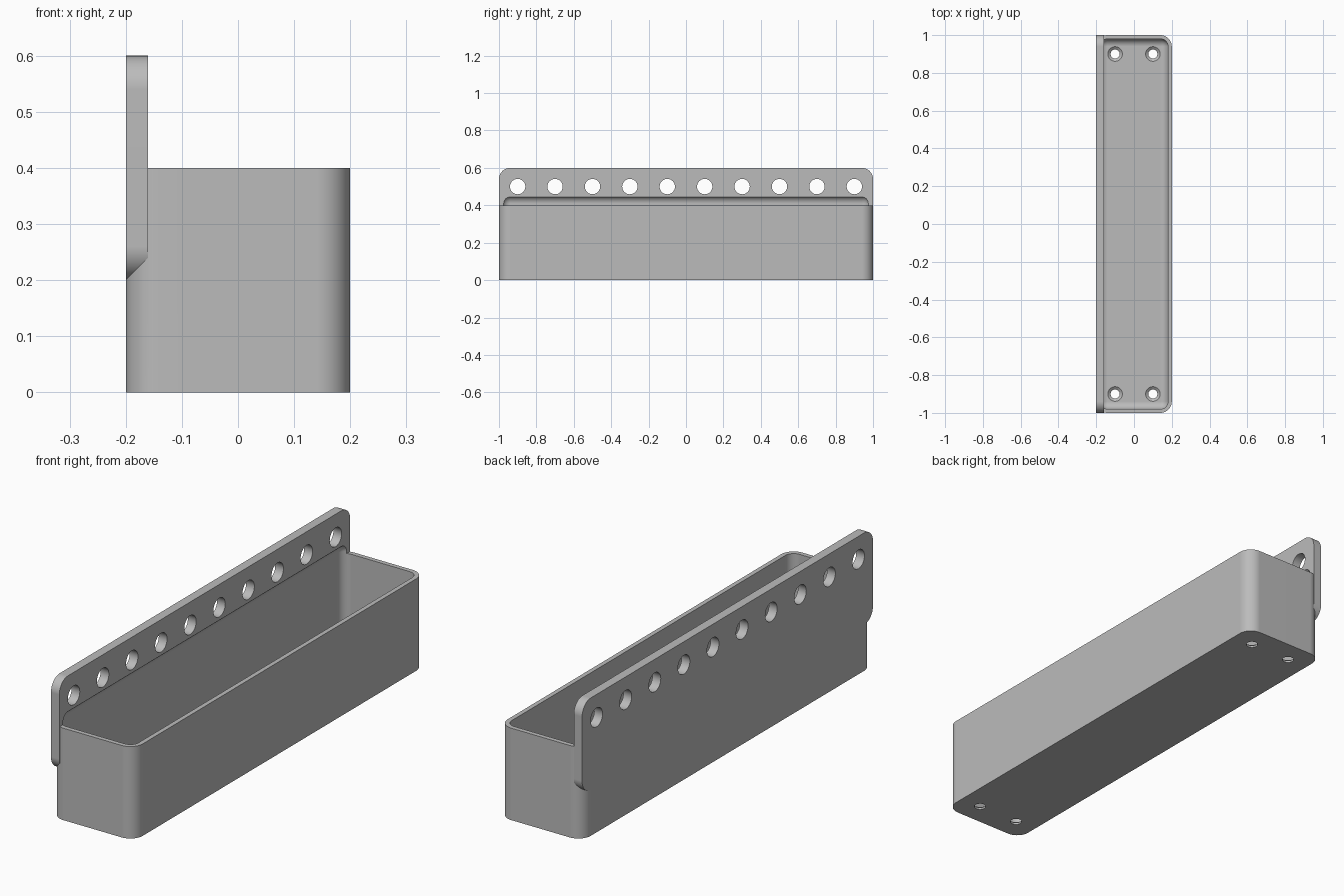
import bpy, bmesh
from math import radians
from mathutils import Matrix

default = bpy.data.objects.get("Cube")
if default:
    bpy.data.objects.remove(default)

grey = bpy.data.materials.new("plain_grey")
grey.use_nodes = True
colour = (0.5, 0.5, 0.5, 1)
grey.diffuse_color = colour
grey.node_tree.nodes["Principled BSDF"].inputs["Base Color"].default_value = colour


def add_object(name, bm):
    mesh = bpy.data.meshes.new(name)
    bm.to_mesh(mesh)
    bm.free()
    mesh.materials.append(grey)
    obj = bpy.data.objects.new(name, mesh)
    bpy.context.collection.objects.link(obj)
    return obj


def rounded_box(name, low, high, radius, axis=None):
    """Box with edges along one axis rounded, or every edge when axis is None."""
    bm = bmesh.new()
    bmesh.ops.create_cube(bm, size=1)
    for v in bm.verts:
        v.co = [(a + b) / 2 + c * (b - a) for a, b, c in zip(low, high, v.co)]
    edges = [e for e in bm.edges if axis is None
             or abs((e.verts[0].co - e.verts[1].co).normalized()[axis]) > 0.9]
    bmesh.ops.bevel(bm, geom=edges, offset=radius, segments=10, profile=0.5,
                    affect='EDGES', clamp_overlap=True)
    return add_object(name, bm)


def cone_row(name, centres, r_low, r_high, depth, turn=Matrix()):
    """Several round cutters joined in one mesh."""
    bm = bmesh.new()
    for c in centres:
        bmesh.ops.create_cone(bm, cap_ends=True, segments=40, radius1=r_low,
                              radius2=r_high, depth=depth,
                              matrix=Matrix.Translation(c) @ turn)
    return add_object(name, bm)


def combine(target, other, operation):
    mod = target.modifiers.new(operation.lower(), 'BOOLEAN')
    mod.operation, mod.solver, mod.object = operation, 'EXACT', other
    bpy.context.view_layer.objects.active = target
    bpy.ops.object.modifier_apply(modifier=mod.name)
    bpy.data.objects.remove(other)


# Tray body and the mounting plate along its left-hand wall
tray = rounded_box("wall_tray", (-0.2, -1, 0), (0.2, 1, 0.4), 0.06, axis=2)
plate = rounded_box("mounting_plate", (-0.2, -1, 0.2), (-0.16, 1, 0.6), 0.06, axis=0)
combine(tray, plate, 'UNION')

# Hollow with rounded edges; its top also grooves the plate
hollow = rounded_box("hollow", (-0.18, -0.98, 0.02), (0.18, 0.98, 0.45), 0.04)
combine(tray, hollow, 'DIFFERENCE')

# Row of holes through the plate
plate_holes = [(-0.18, -0.9 + 0.2 * i, 0.5) for i in range(10)]
combine(tray, cone_row("plate_holes", plate_holes, 0.041, 0.041, 0.1,
                       Matrix.Rotation(radians(90), 4, 'Y')), 'DIFFERENCE')

# Countersunk screw holes in the floor
corners = [(x, y) for x in (-0.1, 0.1) for y in (-0.9, 0.9)]
combine(tray, cone_row("screw_holes", [(x, y, 0) for x, y in corners],
                       0.024, 0.024, 0.1), 'DIFFERENCE')
combine(tray, cone_row("countersinks", [(x, y, 0.015) for x, y in corners],
                       0.02, 0.045, 0.02), 'DIFFERENCE')

# Smooth the rounded parts and keep the edges crisp
bpy.ops.object.select_all(action='DESELECT')
tray.select_set(True)
bpy.context.view_layer.objects.active = tray
bpy.ops.object.shade_smooth_by_angle(angle=radians(25))
weighted = tray.modifiers.new("weighted_normals", 'WEIGHTED_NORMAL')
weighted.keep_sharp = True
